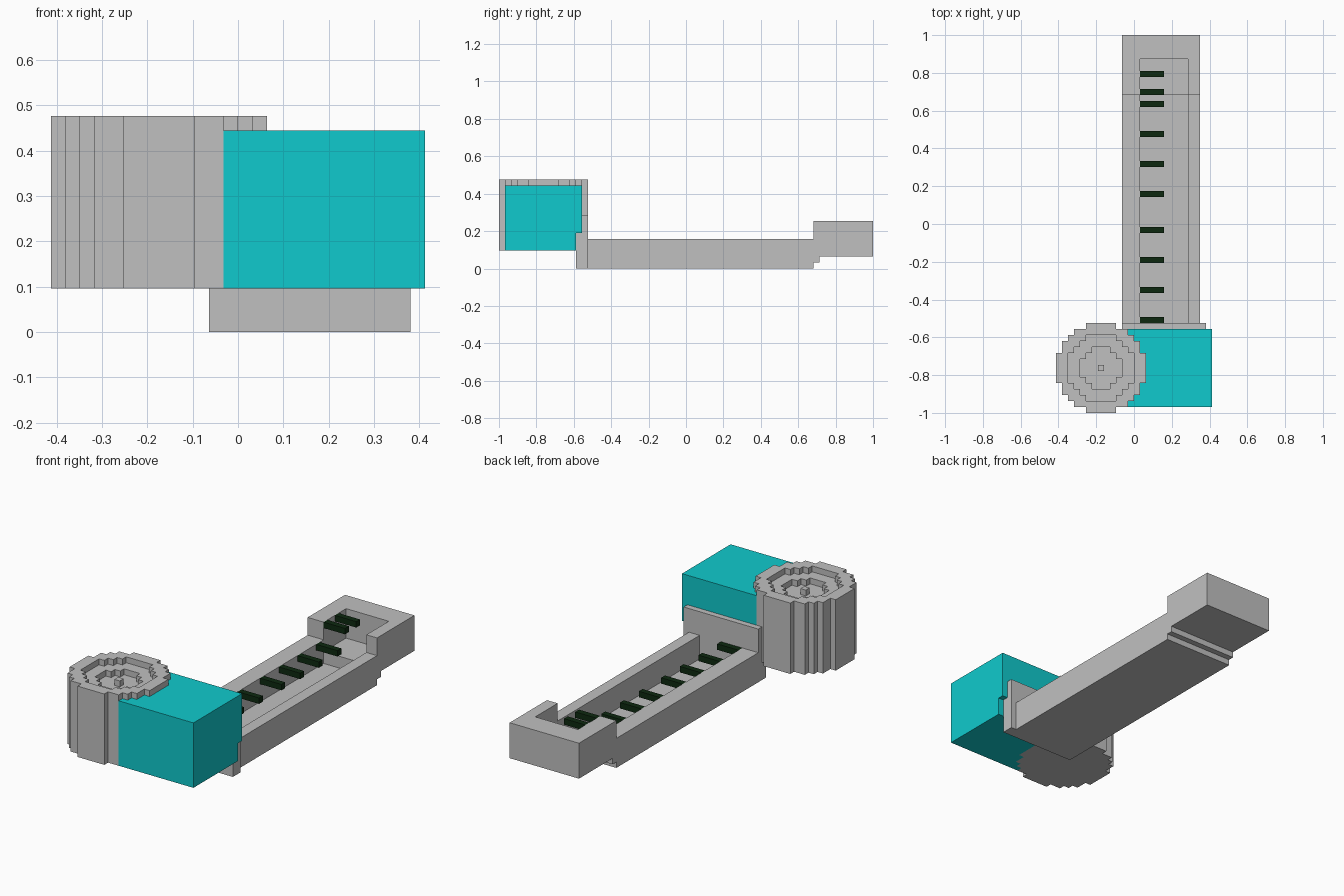
import bpy, bmesh

if "Cube" in bpy.data.objects:
    bpy.data.objects.remove(bpy.data.objects["Cube"])

U = 2 / 63  # one block of the model's grid


def material(name, rgb):
    m = bpy.data.materials.new(name)
    m.diffuse_color = (*rgb, 1)
    m.use_nodes = True
    m.node_tree.nodes["Principled BSDF"].inputs["Base Color"].default_value = m.diffuse_color
    return m


GREY = material("light grey", (0.53, 0.53, 0.53))
CYAN = material("cyan", (0.005, 0.59, 0.61))
GREEN = material("dark green", (0.004, 0.022, 0.005))


def finish(name, bm, mat):
    """Turn a bmesh in grid units into an object."""
    bmesh.ops.remove_doubles(bm, verts=bm.verts, dist=1e-4)
    bmesh.ops.recalc_face_normals(bm, faces=bm.faces)
    bmesh.ops.scale(bm, vec=(U, U, U), verts=bm.verts)
    me = bpy.data.meshes.new(name)
    bm.to_mesh(me)
    bm.free()
    me.materials.append(mat)
    ob = bpy.data.objects.new(name, me)
    bpy.context.collection.objects.link(ob)
    return ob


def prism(name, base, offset, mat):
    """Extrude a flat polygon along an offset."""
    bm = bmesh.new()
    face = bm.faces.new([bm.verts.new(p) for p in base])
    out = bmesh.ops.extrude_face_region(bm, geom=[face], use_keep_orig=True)
    verts = [g for g in out["geom"] if isinstance(g, bmesh.types.BMVert)]
    bmesh.ops.translate(bm, vec=offset, verts=verts)
    return finish(name, bm, mat)


def box(name, x, y, z, mat):
    base = [(x[0], y[0], z[0]), (x[1], y[0], z[0]), (x[1], y[1], z[0]), (x[0], y[1], z[0])]
    return prism(name, base, (0, 0, z[1] - z[0]), mat)


# Drum: blocky disc with a stepped bowl and a centre peg
CX, CY, Z0 = -5.5, -24, 3


def drum_height(i, j):
    r2 = i * i + j * j
    if r2 == 0:
        return 14
    return 13 if r2 <= 10 else 14 if r2 <= 30 else 15 if r2 <= 54 else Z0


bm = bmesh.new()


def quad(*pts):
    bm.faces.new([bm.verts.new((CX + x, CY + y, z)) for x, y, z in pts])


for i in range(-7, 8):
    for j in range(-7, 8):
        h = drum_height(i, j)
        if h == Z0:
            continue
        a, b, c, d = i - .5, i + .5, j - .5, j + .5
        quad((a, c, h), (b, c, h), (b, d, h), (a, d, h))
        quad((a, d, Z0), (b, d, Z0), (b, c, Z0), (a, c, Z0))
        for di, dj, p, q in ((1, 0, (b, c), (b, d)), (-1, 0, (a, d), (a, c)),
                             (0, 1, (b, d), (a, d)), (0, -1, (a, c), (b, c))):
            low = drum_height(i + di, j + dj)
            if low < h:
                quad((*p, low), (*q, low), (*q, h), (*p, h))
finish("drum", bm, GREY)


# Cyan housing: wraps the drum, its rear row stops higher up
def drum_edge(j):
    return CX + max(i for i in range(8) if i * i + j * j <= 54) + .5


outline = [(13, CY + 5.5, Z0), (13, CY - 6.5, Z0)]
for j in range(-6, 6):
    outline += [(drum_edge(j), CY + j - .5, Z0), (drum_edge(j), CY + j + .5, Z0)]
outline = [p for k, p in enumerate(outline) if p not in outline[:k]]
prism("housing", outline, (0, 0, 11), CYAN)
box("housing_rear", (-1, 13), (-18.5, -17.5), (6, 14), CYAN)

# Plate joining the housing to the tray
plate = [(-2, -18.5, 0), (-2, -16.5, 0), (-2, -16.5, 9), (-2, -17.5, 9), (-2, -17.5, 6), (-2, -18.5, 6)]
prism("joining_plate", plate, (14, 0, 0), GREY)

# Tray: two side walls from one profile, stepped floor and end wall
side = [(-16.5, 0), (21.5, 0), (21.5, 1), (22.5, 1), (22.5, 2), (31.5, 2),
        (31.5, 8), (21.5, 8), (21.5, 5), (-16.5, 5)]
for name, x, w in (("tray_left_wall", -2, 3), ("tray_right_wall", 9, 2)):
    prism(name, [(x, y, z) for y, z in side], (w, 0, 0), GREY)
box("tray_floor", (1, 9), (-16.5, 21.5), (0, 1), GREY)
box("tray_floor_step", (1, 9), (21.5, 22.5), (1, 3), GREY)
box("tray_raised_floor", (1, 9), (22.5, 27.5), (2, 3), GREY)
box("tray_end_wall", (1, 9), (27.5, 31.5), (2, 8), GREY)

# Green bars flush with the top of the left wall
for n, y in enumerate((-16, -11, -6, -1, 5, 10, 15, 20, 22, 25)):
    top = 8 if y > 21 else 5
    box(f"bar_{n + 1}", (1, 5), (y - .5, y + .5), (top - 1, top), GREEN)
